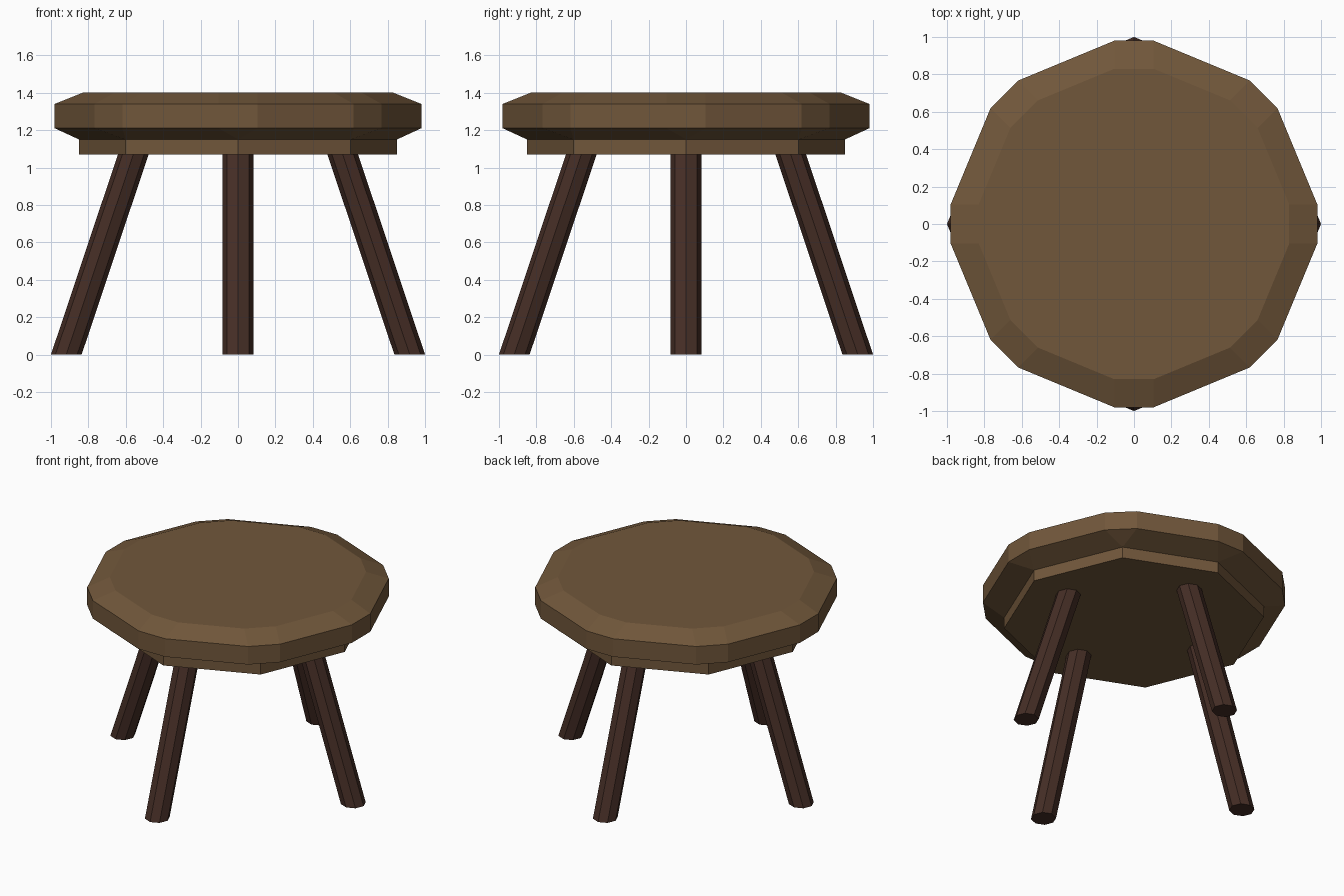
import bpy, bmesh, math

if "Cube" in bpy.data.objects:
    bpy.data.objects.remove(bpy.data.objects["Cube"])


def material(name, rgb):
    m = bpy.data.materials.new(name)
    m.diffuse_color = (*rgb, 1)
    m.use_nodes = True
    m.node_tree.nodes["Principled BSDF"].inputs["Base Color"].default_value = m.diffuse_color
    return m


def ring(r, half, z):
    """Octagon whose eight corners are cut to a flat of width 2*half."""
    pts = []
    for i in range(8):
        a = i * math.pi / 4
        for t in ((-half, half) if half else (0,)):
            pts.append((r * math.cos(a) - t * math.sin(a),
                        r * math.sin(a) + t * math.cos(a), z))
    return pts


def loft(name, rings, mat):
    """Closed solid through a stack of rings (bottom first)."""
    bm = bmesh.new()
    loops = [[bm.verts.new(p) for p in pts] for pts in rings]
    for lo, hi in zip(loops, loops[1:]):
        n, m = len(hi), len(lo)
        for i in range(n):
            j = (i + 1) % n
            a, b = lo[i * m // n], lo[j * m // n]
            bm.faces.new([a, hi[j], hi[i]] if a is b else [a, b, hi[j], hi[i]])
    bm.faces.new(loops[0][::-1])
    bm.faces.new(loops[-1])
    bmesh.ops.recalc_face_normals(bm, faces=bm.faces)
    me = bpy.data.meshes.new(name)
    bm.to_mesh(me)
    bm.free()
    me.materials.append(mat)
    ob = bpy.data.objects.new(name, me)
    bpy.context.collection.objects.link(ob)
    return ob


seat_wood = material("seat brown", (0.165, 0.095, 0.043))
leg_wood = material("dark leg brown", (0.060, 0.027, 0.019))

# Seat slab: bevelled top, upright rim, tapered underside
loft("seat", [ring(0.85, 0, 1.15), ring(0.98, 0.105, 1.21),
              ring(0.98, 0.105, 1.34), ring(0.83, 0.105, 1.40)], seat_wood)

# Octagonal block under the seat
loft("seat_base", [ring(0.85, 0, 1.07), ring(0.85, 0, 1.15)], seat_wood)

# Four splayed octagonal legs with level feet
for k, name in enumerate(("right_leg", "back_leg", "left_leg", "front_leg")):
    section = [[(x + off, y, z) for x, y, z in ring(0.082, 0, z)]
               for off, z in ((0.918, 0), (0.55, 1.10))]
    leg = loft(name, section, leg_wood)
    leg.rotation_euler.z = k * math.pi / 2
